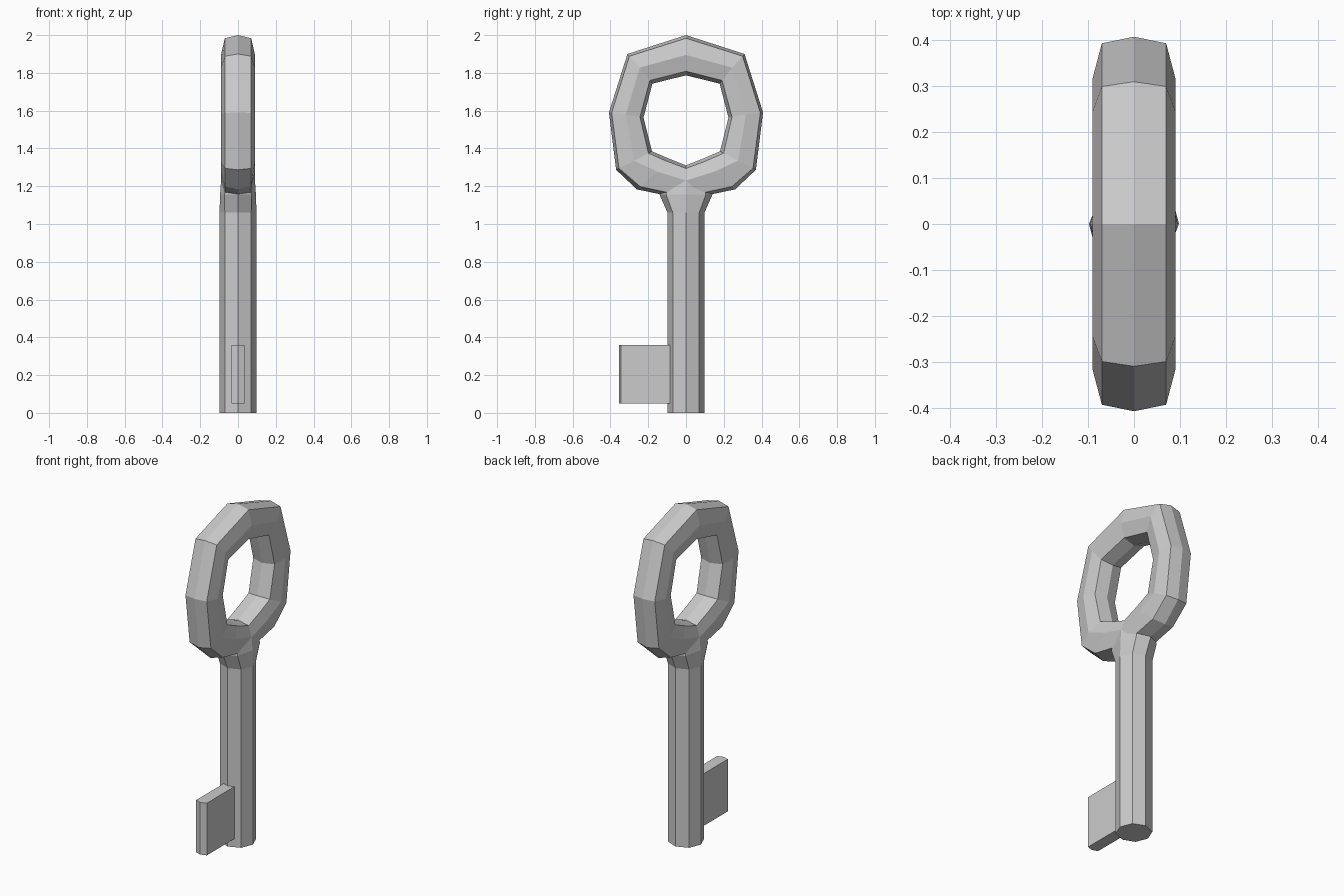
import bpy, bmesh
from mathutils import Vector

if "Cube" in bpy.data.objects:
    bpy.data.objects.remove(bpy.data.objects["Cube"])


def loft(name, rings, closed=False):
    """Skin a list of equal-length vertex loops; cap the ends unless closed."""
    bm = bmesh.new()
    loops = [[bm.verts.new(p) for p in r] for r in rings]
    n = len(loops[0])
    pairs = list(zip(loops, loops[1:]))
    if closed:
        pairs.append((loops[-1], loops[0]))
    else:
        bm.faces.new(loops[0])
        bm.faces.new(loops[-1])
    for a, b in pairs:
        for i in range(n):
            j = (i + 1) % n
            bm.faces.new((a[i], a[j], b[j], b[i]))
    bmesh.ops.recalc_face_normals(bm, faces=bm.faces)
    mesh = bpy.data.meshes.new(name)
    bm.to_mesh(mesh)
    bm.free()
    ob = bpy.data.objects.new(name, mesh)
    bpy.context.collection.objects.link(ob)
    return ob


def bow_section(outer, mid, inner, side):
    """Eight-sided tube section from its outer, middle and inner (y, z) points."""
    o, m, i = (Vector((0, side * y, z)) for y, z in (outer, mid, inner))
    half = [(0, o), (0.07, m.lerp(o, 0.84)), (0.09, m), (0.07, m.lerp(i, 0.8)), (0, i)]
    pts = [p + Vector((x, 0, 0)) for x, p in half]
    return pts + [Vector((-p.x, p.y, p.z)) for p in pts[3:0:-1]]


# Bow: faceted ring, pulled down a little where it meets the shaft
sections = [
    ((0.00, 2.000), (0.000, 1.895), (0.000, 1.787)),
    ((0.31, 1.900), (0.245, 1.828), (0.178, 1.743)),
    ((0.408, 1.59), (0.318, 1.580), (0.225, 1.563)),
    ((0.37, 1.287), (0.275, 1.335), (0.180, 1.385)),
    ((0.26, 1.183), (0.150, 1.277), (0.095, 1.348)),
    ((0.00, 1.130), (0.000, 1.230), (0.000, 1.310)),
]
bow = [bow_section(*s, 1) for s in sections]
bow += [bow_section(*s, -1) for s in sections[4:0:-1]]
loft("bow", bow, closed=True)


def shaft_section(z, rx, ry, dx, dy):
    return [(rx, 0, z), (dx, dy, z), (0, ry, z), (-dx, dy, z),
            (-rx, 0, z), (-dx, -dy, z), (0, -ry, z), (dx, -dy, z)]


# Shaft: octagonal bar flaring into the bow
loft("shaft", [
    shaft_section(0.00, 0.098, 0.098, 0.07, 0.07),
    shaft_section(1.06, 0.098, 0.098, 0.07, 0.07),
    shaft_section(1.155, 0.095, 0.14, 0.071, 0.105),
    shaft_section(1.23, 0.09, 0.14, 0.06, 0.09),
])

# Bit: flat blade with a slightly pointed end
blade = [(-0.035, -0.06), (0.035, -0.06), (0.035, -0.343), (0, -0.355), (-0.035, -0.343)]
loft("bit", [[(x, y, z) for x, y in blade] for z in (0.05, 0.36)])
